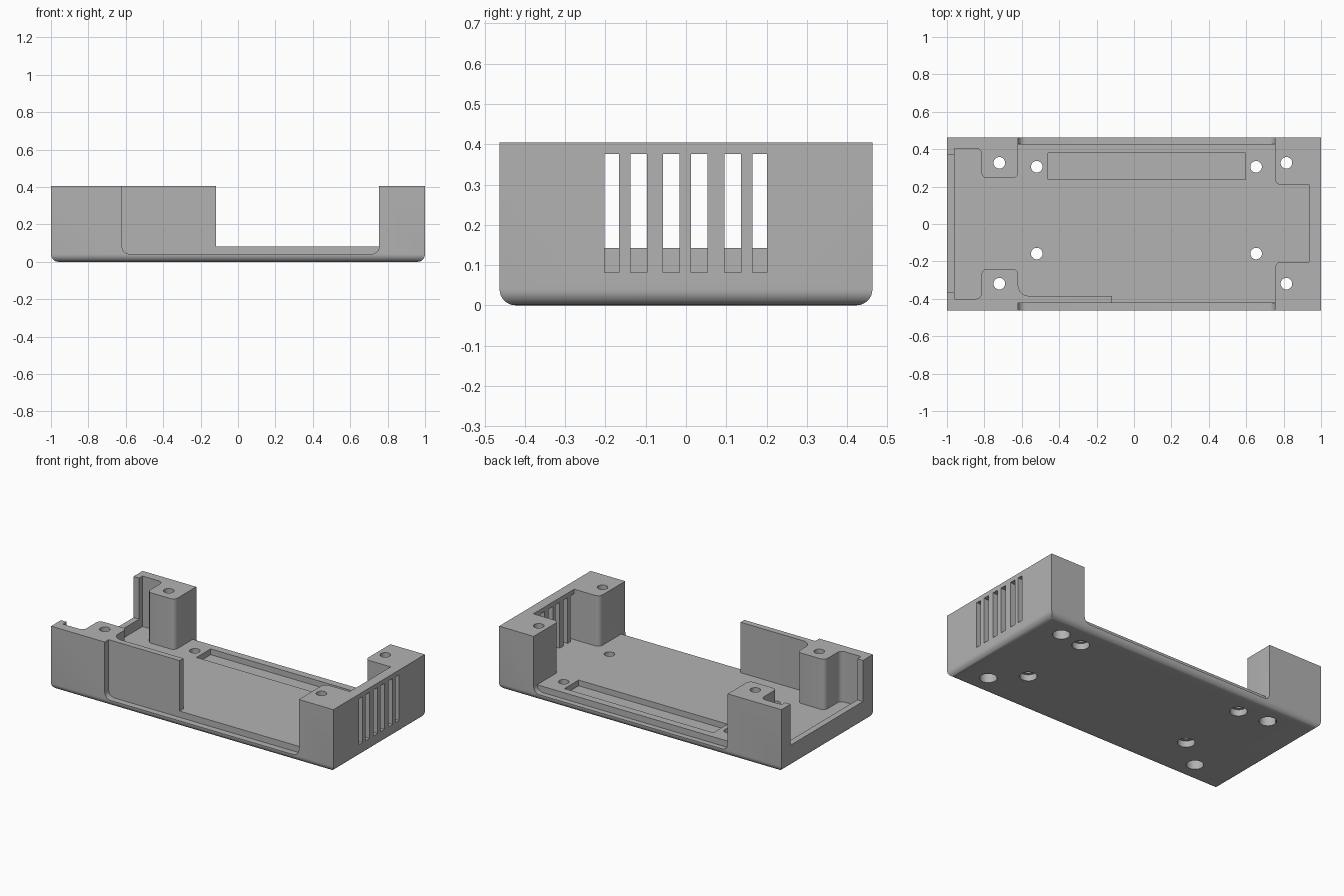
import bpy, bmesh, math
from mathutils import Vector, Matrix

if "Cube" in bpy.data.objects:
    bpy.data.objects.remove(bpy.data.objects["Cube"])

grey = bpy.data.materials.new("plain grey")
grey.use_nodes = True
colour = (0.45, 0.45, 0.45, 1)
grey.diffuse_color = colour
grey.node_tree.nodes["Principled BSDF"].inputs["Base Color"].default_value = colour

W, D, H = 1.0, 0.463, 0.405      # half width, half depth, height
FLOOR, LEDGE, R, TOP = 0.082, 0.042, 0.04, 0.6


def make(name, bm):
    bmesh.ops.recalc_face_normals(bm, faces=bm.faces)
    mesh = bpy.data.meshes.new(name)
    bm.to_mesh(mesh)
    bm.free()
    mesh.materials.append(grey)
    obj = bpy.data.objects.new(name, mesh)
    bpy.context.collection.objects.link(obj)
    return obj


def block(x0, x1, y0, y1, z0, z1):
    bm = bmesh.new()
    bmesh.ops.create_cube(bm, size=1)
    bmesh.ops.scale(bm, vec=(x1 - x0, y1 - y0, z1 - z0), verts=bm.verts)
    bmesh.ops.translate(bm, vec=((x0 + x1) / 2, (y0 + y1) / 2, (z0 + z1) / 2), verts=bm.verts)
    return bm


def rounded(points, steps=6):
    """Outline from (x, y, radius) corners, each radius turned into an arc."""
    out = []
    for i, (x, y, r) in enumerate(points):
        p = Vector((x, y))
        if not r:
            out.append(p)
            continue
        a = (Vector(points[i - 1][:2]) - p).normalized() * r
        b = (Vector(points[(i + 1) % len(points)][:2]) - p).normalized() * r
        for k in range(steps + 1):
            t = k / steps * math.pi / 2
            out.append(p + a * (1 - math.sin(t)) + b * (1 - math.cos(t)))
    return out


def prism(points, lo, hi, upright=False):
    """Extrude an outline along z, or along y when upright."""
    bm = bmesh.new()
    place = (lambda p: (p.x, lo, p.y)) if upright else (lambda p: (p.x, p.y, lo))
    face = bm.faces.new([bm.verts.new(place(p)) for p in rounded(points)])
    grown = bmesh.ops.extrude_face_region(bm, geom=[face])["geom"]
    move = (0, hi - lo, 0) if upright else (0, 0, hi - lo)
    bmesh.ops.translate(bm, vec=move, verts=[g for g in grown if isinstance(g, bmesh.types.BMVert)])
    return bm


def bore(x, y, r, z0, z1):
    bm = bmesh.new()
    bmesh.ops.create_cone(bm, cap_ends=True, segments=32, radius1=r, radius2=r, depth=z1 - z0,
                          matrix=Matrix.Translation((x, y, (z0 + z1) / 2)))
    return bm


# Solid case with its lower edges rounded
bm = block(-W, W, -D, D, 0, H)
low = [e for e in bm.edges if all(v.co.z < 0.01 for v in e.verts)]
bmesh.ops.bevel(bm, geom=low, offset=R, segments=8, profile=0.5, affect="EDGES")
case = make("case_base", bm)


def cut(bm):
    cutter = make("cutter", bm)
    cutter.hide_render = True
    mod = case.modifiers.new("cut", "BOOLEAN")
    mod.operation, mod.solver, mod.object = "DIFFERENCE", "EXACT", cutter
    bpy.context.view_layer.objects.active = case
    bpy.ops.object.modifier_apply(modifier=mod.name)
    bpy.data.objects.remove(cutter)


# Cavity around the four corner posts and the front panel
XL, XR, F = -0.62, 0.755, 0.03
cut(prism([
    (-0.96, -0.40, 0), (-0.815, -0.40, F), (-0.815, -0.24, F), (XL, -0.24, F),
    (XL, -0.385, 0.06), (-0.117, -0.385, 0), (-0.117, -TOP, 0), (XR, -TOP, 0),
    (XR, -0.203, F), (0.935, -0.203, 0), (0.935, 0.21, 0), (XR, 0.21, F),
    (XR, TOP, 0), (XL, TOP, 0), (XL, 0.245, F), (-0.815, 0.245, F),
    (-0.815, 0.405, F), (-0.96, 0.405, 0)], FLOOR, TOP))

# Long outer ledges at front and back
ledge = [(XL, LEDGE, R), (XR, LEDGE, R), (XR, TOP, 0), (XL, TOP, 0)]
cut(prism(ledge, -TOP, -0.423, upright=True))
cut(prism(ledge, 0.428, TOP, upright=True))

# Open end and shallow floor pocket
cut(block(-1.1, -0.9, -0.363, 0.37, 0.142, TOP))
cut(block(-0.46, 0.595, 0.237, 0.38, 0.045, 0.2))

# Vent slots in the closed end
for y0, y1 in ((-0.203, -0.167), (-0.138, -0.097), (-0.057, -0.016),
               (0.013, 0.054), (0.096, 0.136), (0.165, 0.201)):
    cut(block(0.9, 1.1, y0, y1, FLOOR, 0.376))

# Screw holes, wider underneath: deep in the posts, shallow in the floor
posts = [(x, y, 0.2) for x in (-0.72, 0.815) for y in (-0.319, 0.327)]
inner = [(x, y, 0.04) for x in (-0.52, 0.653) for y in (-0.158, 0.306)]
for x, y, depth in posts + inner:
    cut(bore(x, y, 0.031, -0.1, TOP))
    cut(bore(x, y, 0.05, -0.1, depth))

bpy.ops.object.select_all(action="DESELECT")
case.select_set(True)
bpy.context.view_layer.objects.active = case
bpy.ops.object.shade_smooth_by_angle(angle=math.radians(30))
